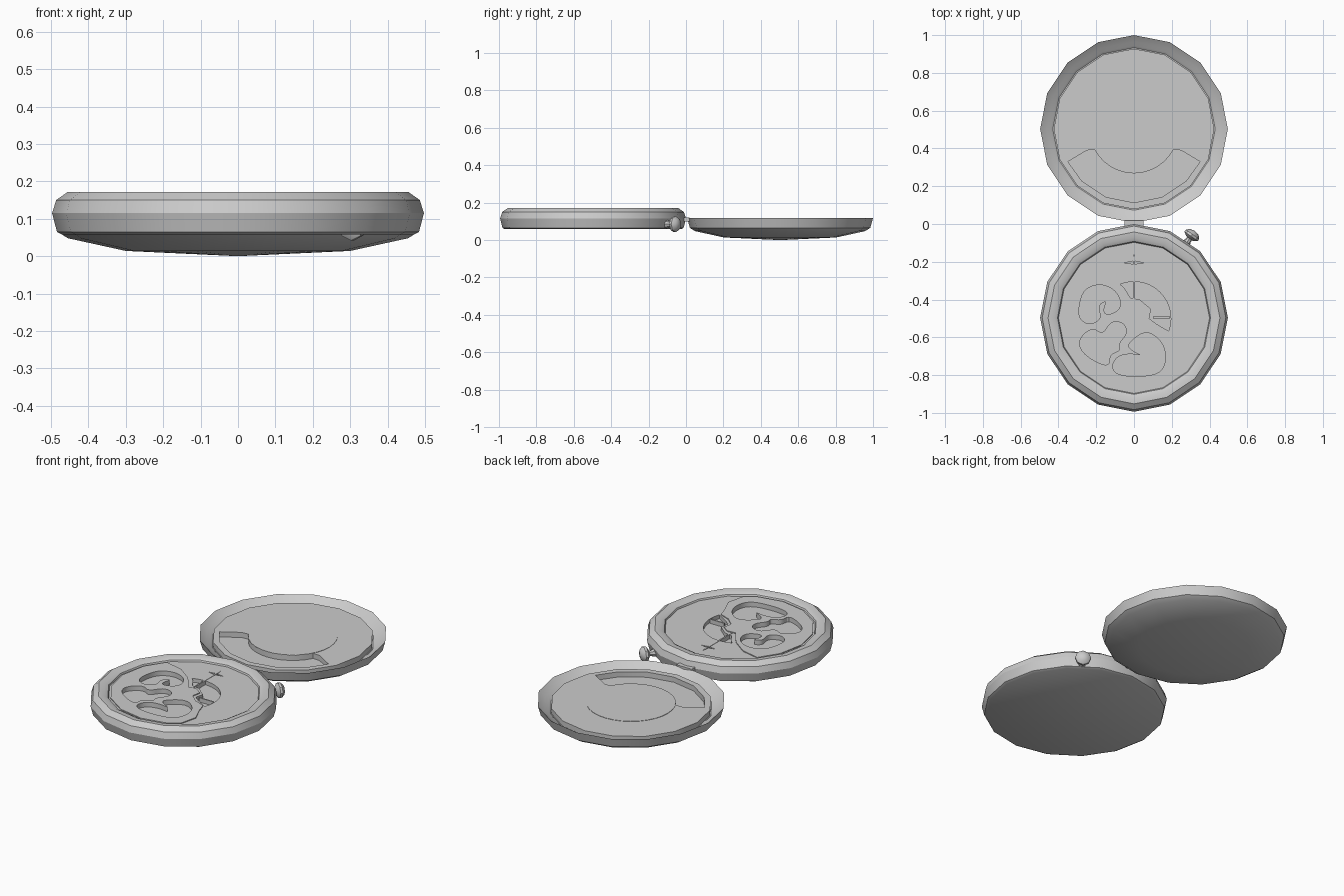
import bpy, bmesh, math
from mathutils import Matrix, Vector

if "Cube" in bpy.data.objects:
    bpy.data.objects.remove(bpy.data.objects["Cube"])

metal = bpy.data.materials.new("grey_metal")
metal.diffuse_color = (0.6, 0.6, 0.6, 1)
metal.use_nodes = True
metal.node_tree.nodes["Principled BSDF"].inputs["Base Color"].default_value = metal.diffuse_color

BASE_Y, LID_Y = -0.497, 0.503


def finish(name, mesh, smooth=30):
    ob = bpy.data.objects.new(name, mesh)
    bpy.context.collection.objects.link(ob)
    mesh.materials.clear()
    mesh.materials.append(metal)
    bpy.ops.object.select_all(action='DESELECT')
    bpy.context.view_layer.objects.active = ob
    ob.select_set(True)
    bpy.ops.object.shade_smooth_by_angle(angle=math.radians(smooth))
    return ob


def lathe(name, profile, sides, matrix, smooth=30):
    """Revolve (radius, height) points about the local z axis."""
    bm = bmesh.new()
    rings = []
    for r, z in profile:
        if r == 0:
            rings.append([bm.verts.new((0, 0, z))] * sides)
        else:
            rings.append([bm.verts.new((r * math.cos(2 * math.pi * i / sides),
                                        r * math.sin(2 * math.pi * i / sides), z))
                          for i in range(sides)])
    for a, b in zip(rings, rings[1:]):
        for i in range(sides):
            j = (i + 1) % sides
            quad = list(dict.fromkeys((a[i], a[j], b[j], b[i])))
            bm.faces.new(quad)
    bmesh.ops.recalc_face_normals(bm, faces=bm.faces)
    bm.transform(matrix)
    mesh = bpy.data.meshes.new(name)
    bm.to_mesh(mesh)
    bm.free()
    return finish(name, mesh, smooth)


def arc(r, a0, a1, n, cy):
    pts = []
    for i in range(n + 1):
        a = math.radians(a0 + (a1 - a0) * i / n)
        pts.append((r * math.cos(a), cy + r * math.sin(a)))
    return pts


def plate(name, outline, z0, z1, holes=(), soft_holes=()):
    """Flat plate with openings, filled from closed 2D outlines."""
    cu = bpy.data.curves.new(name, 'CURVE')
    cu.dimensions, cu.fill_mode = '2D', 'BOTH'
    cu.extrude = (z1 - z0) / 2
    loops = [(outline, 'POLY')] + [(h, 'POLY') for h in holes] + [(h, 'NURBS') for h in soft_holes]
    for pts, kind in loops:
        sp = cu.splines.new(kind)
        sp.points.add(len(pts) - 1)
        for p, (x, y) in zip(sp.points, pts):
            p.co = (x, y, 0, 1)
        sp.use_cyclic_u = True
        if kind == 'NURBS':
            sp.order_u, sp.resolution_u = 3, 4
    tmp = bpy.data.objects.new(name + "_outline", cu)
    bpy.context.collection.objects.link(tmp)
    dg = bpy.context.evaluated_depsgraph_get()
    mesh = bpy.data.meshes.new_from_object(tmp.evaluated_get(dg))
    bpy.data.objects.remove(tmp)
    mesh.transform(Matrix.Translation((0, 0, (z0 + z1) / 2)))
    return finish(name, mesh)


def bar(name, x0, x1, y0, y1, z0, z1):
    plate(name, [(x0, y0), (x1, y0), (x1, y1), (x0, y1)], z0, z1)


# Lower case: rounded rim around a sunken floor
lathe("base_case",
      [(0, .058), (.47, .058), (.484, .065), (.497, .115), (.486, .15), (.455, .172),
       (.425, .17), (.405, .16), (.4, .15), (.4, .13), (0, .13)],
      16, Matrix.Translation((0, BASE_Y, 0)))

# Open lid: shallow bowl
lathe("lid_shell",
      [(0, 0), (.3, .014), (.455, .048), (.482, .065), (.497, .117), (.462, .09),
       (.442, .08), (.43, .07), (0, .07)],
      16, Matrix.Translation((0, LID_Y, 0)))

# Lid inner plate with a crescent pocket
crescent = (arc(.235, -152, -28, 12, LID_Y) + [(.25, .39), (.35, .33)]
            + arc(.39, -22.5, -157.5, 6, LID_Y)[1:-1] + [(-.35, .33), (-.25, .39)])
plate("lid_inner_plate", arc(.425, 0, 337.5, 15, LID_Y), .065, .10, [crescent])
plate("lid_center_disc", arc(.235, 0, 348.75, 31, LID_Y), .095, .102)

# Dial pockets
lobes = [
    [(-.295, -.45), (-.27, -.35), (-.19, -.315), (-.11, -.34), (-.07, -.40), (-.075, -.455),
     (-.14, -.485), (-.165, -.46), (-.14, -.40), (-.195, -.43), (-.17, -.50), (-.23, -.535),
     (-.285, -.51)],
    [(-.295, -.61), (-.22, -.545), (-.165, -.59), (-.12, -.51), (-.05, -.525), (-.035, -.58),
     (-.085, -.635), (-.07, -.67), (-.13, -.69), (-.13, -.755), (-.205, -.73), (-.28, -.675)],
    [(-.035, -.635), (.06, -.56), (.145, -.615), (.175, -.705), (.145, -.79), (.03, -.81),
     (-.09, -.80), (-.12, -.755), (-.09, -.70), (-.02, -.685), (.05, -.70), (-.02, -.665)],
]
sector = arc(.195, 112, -20, 14, -.5) + [(.12, -.53), (.08, -.5), (.09, -.45), (.03, -.4),
                                         (-.02, -.39), (-.05, -.34)]
star = [((.05 if i % 2 == 0 else .01) * math.cos(i * math.pi / 4),
         -.205 + (.05 if i % 2 == 0 else .01) * math.sin(i * math.pi / 4)) for i in range(8)]
plate("dial", arc(.4, 0, 337.5, 15, BASE_Y), .125, .152, [sector, star], lobes)

# Raised ornament panel sharing the lobed openings
edge = [(-.29, -.24), (-.18, -.265), (-.085, -.335), (-.02, -.425), (.03, -.42), (.07, -.45),
        (.06, -.5), (.11, -.545), (.175, -.57), (.195, -.635), (.23, -.715), (.205, -.82)]
plate("ornament_panel", edge + arc(.39, -67.5, -202.5, 6, BASE_Y), .15, .157, (), lobes)

# Needle and tick marks
bar("needle", -.004, .004, -.425, -.17, .13, .154)
bar("tick", .1, .19, -.499, -.491, .13, .154)

# Hinge between the halves
bar("hinge", -.05, .05, -.012, .018, .10, .122)

# Winding crown on its stem, pointing outward
out = Vector((math.cos(math.radians(55)), math.sin(math.radians(55)), 0))
frame = Matrix.Translation((0, BASE_Y, .085)) @ out.to_track_quat('Z', 'Y').to_matrix().to_4x4()
lathe("crown_stem", [(0, .44), (.024, .44), (.022, .485), (.016, .50), (.016, .53), (0, .53)],
      8, frame, 40)
lathe("crown_knob", [(0, .51), (.022, .513), (.043, .527), (.043, .54), (.028, .556), (0, .562)],
      8, frame, 40)
